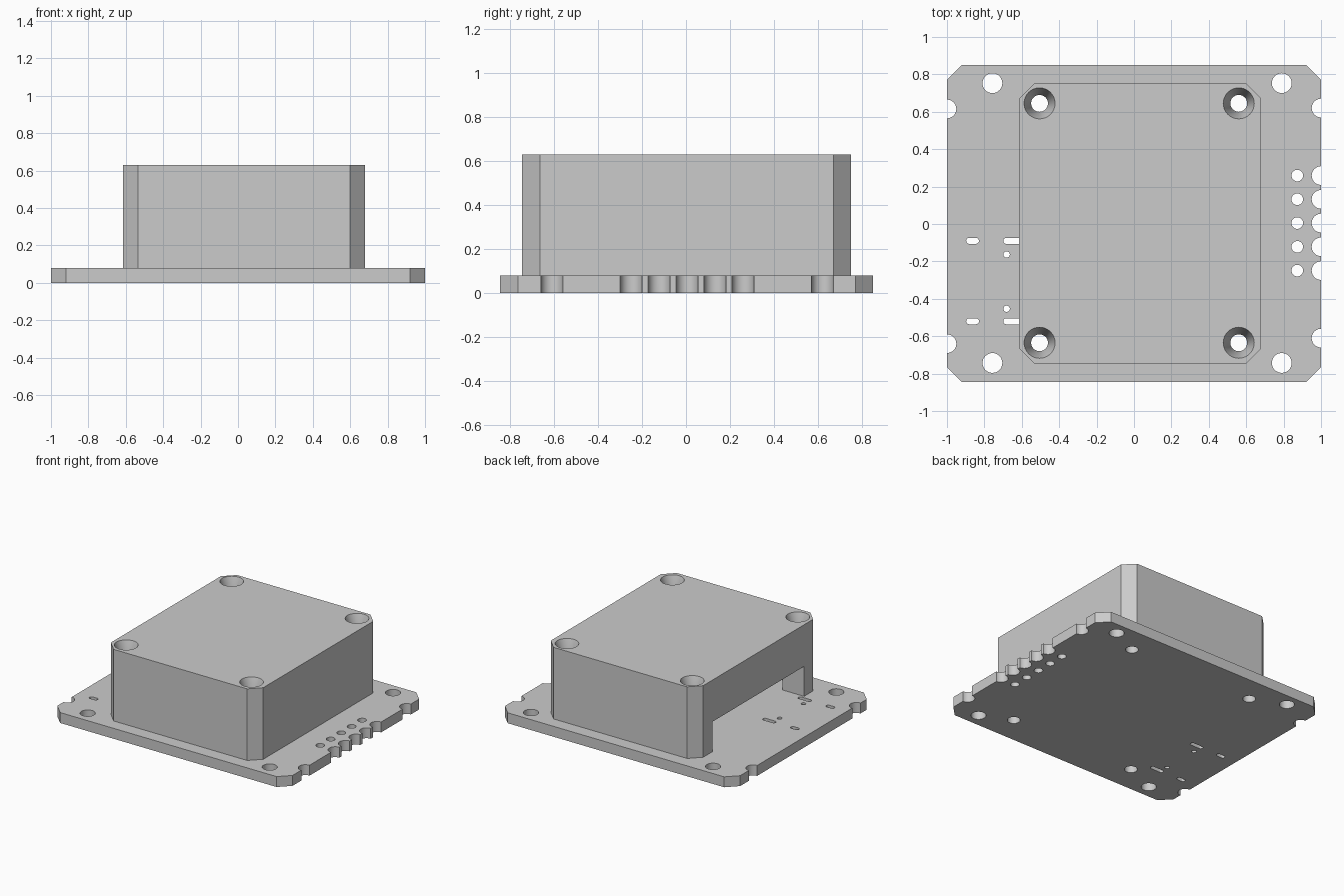
import bpy, bmesh, math

old = bpy.data.objects.get("Cube")
if old:
    bpy.data.objects.remove(old, do_unlink=True)

grey = bpy.data.materials.new("plain_grey")
grey.use_nodes = True
colour = (0.6, 0.6, 0.6, 1)
grey.diffuse_color = colour
grey.node_tree.nodes["Principled BSDF"].inputs["Base Color"].default_value = colour


def loft(bm, rings):
    """Closed solid through rings of equal point count, listed bottom to top."""
    loops = [[bm.verts.new(p) for p in ring] for ring in rings]
    n = len(loops[0])
    for low, high in zip(loops, loops[1:]):
        for i in range(n):
            j = (i + 1) % n
            bm.faces.new((low[i], low[j], high[j], high[i]))
    bm.faces.new(loops[0][::-1])
    bm.faces.new(loops[-1])


def prism(bm, outline, z0, z1):
    loft(bm, [[(x, y, z) for x, y in outline] for z in (z0, z1)])


def capsule(x, y, r, half=0.0, steps=16):
    """Outline of a round hole, or of a slot along x when half > 0."""
    points = []
    for side in (1, -1):
        for i in range(steps + (1 if half else 0)):
            a = math.pi * (i / steps - 0.5)
            points.append((x + side * (half + r * math.cos(a)), y + side * r * math.sin(a)))
    return points


def chamfered(x0, x1, y0, y1, c):
    return [(x0 + c, y0), (x1 - c, y0), (x1, y0 + c), (x1, y1 - c),
            (x1 - c, y1), (x0 + c, y1), (x0, y1 - c), (x0, y0 + c)]


def make_object(name, bm):
    mesh = bpy.data.meshes.new(name)
    bmesh.ops.recalc_face_normals(bm, faces=bm.faces)
    bm.to_mesh(mesh)
    bm.free()
    mesh.materials.append(grey)
    obj = bpy.data.objects.new(name, mesh)
    bpy.context.collection.objects.link(obj)
    return obj


def cut(obj, bm):
    cutter = make_object("cutter", bm)
    cutter.hide_render = True
    mod = obj.modifiers.new("cut", "BOOLEAN")
    mod.operation, mod.solver, mod.object = "DIFFERENCE", "EXACT", cutter
    bpy.context.view_layer.objects.active = obj
    bpy.ops.object.modifier_apply(modifier=mod.name)
    bpy.data.objects.remove(cutter, do_unlink=True)


def smooth(obj):
    bpy.ops.object.select_all(action="DESELECT")
    obj.select_set(True)
    bpy.context.view_layer.objects.active = obj
    bpy.ops.object.shade_smooth_by_angle(angle=math.radians(30))


BOARD_TOP, COVER_TOP, CAVITY_TOP = 0.08, 0.63, 0.31
screws = [(x, y) for x in (-0.505, 0.56) for y in (-0.635, 0.645)]

# Circuit board
bm = bmesh.new()
prism(bm, chamfered(-1, 1, -0.845, 0.85, 0.08), 0, BOARD_TOP)
board = make_object("board", bm)

holes = [capsule(x, y, 0.045) for x, y in screws]
# Corner mounting holes
holes += [capsule(x, y, 0.053) for x in (-0.757, 0.79) for y in (-0.743, 0.753)]
# Edge notches
holes += [capsule(x, y, 0.05) for x, y in ((-1, 0.615), (-1, -0.64), (1, 0.62), (1, -0.61))]
# Pin row: half holes on the edge with a row of small holes behind
for i in range(5):
    y = 0.005 + (i - 2) * 0.127
    holes += [capsule(1, y, 0.05), capsule(0.873, y, 0.031)]
# Connector slots and pegs
for y, peg in ((-0.09, -0.163), (-0.52, -0.453)):
    holes += [capsule(-0.863, y, 0.016, 0.018), capsule(-0.645, y, 0.016, 0.038),
              capsule(-0.681, peg, 0.017)]
bm = bmesh.new()
for outline in holes:
    prism(bm, outline, -0.1, 0.2)
cut(board, bm)
smooth(board)

# Cover block
bm = bmesh.new()
prism(bm, chamfered(-0.615, 0.68, -0.745, 0.75, 0.08), BOARD_TOP, COVER_TOP)
cover = make_object("cover", bm)

# Cavity, open to one side, leaving a solid leg at each corner
bm = bmesh.new()
leg, wall = 0.555, 0.69
prism(bm, [(-0.8, -leg), (-0.43, -leg), (-0.43, -wall), (0.47, -wall), (0.47, -leg), (0.62, -leg),
           (0.62, leg), (0.47, leg), (0.47, wall), (-0.43, wall), (-0.43, leg), (-0.8, leg)],
      -0.05, CAVITY_TOP)
cut(cover, bm)

# Countersunk screw holes through the legs
bm = bmesh.new()
for x, y in screws:
    profile = ((0.045, -0.05), (0.045, COVER_TOP - 0.12),
               (0.083, COVER_TOP), (0.083, COVER_TOP + 0.1))
    loft(bm, [[(px, py, z) for px, py in capsule(x, y, r)] for r, z in profile])
cut(cover, bm)
smooth(cover)
